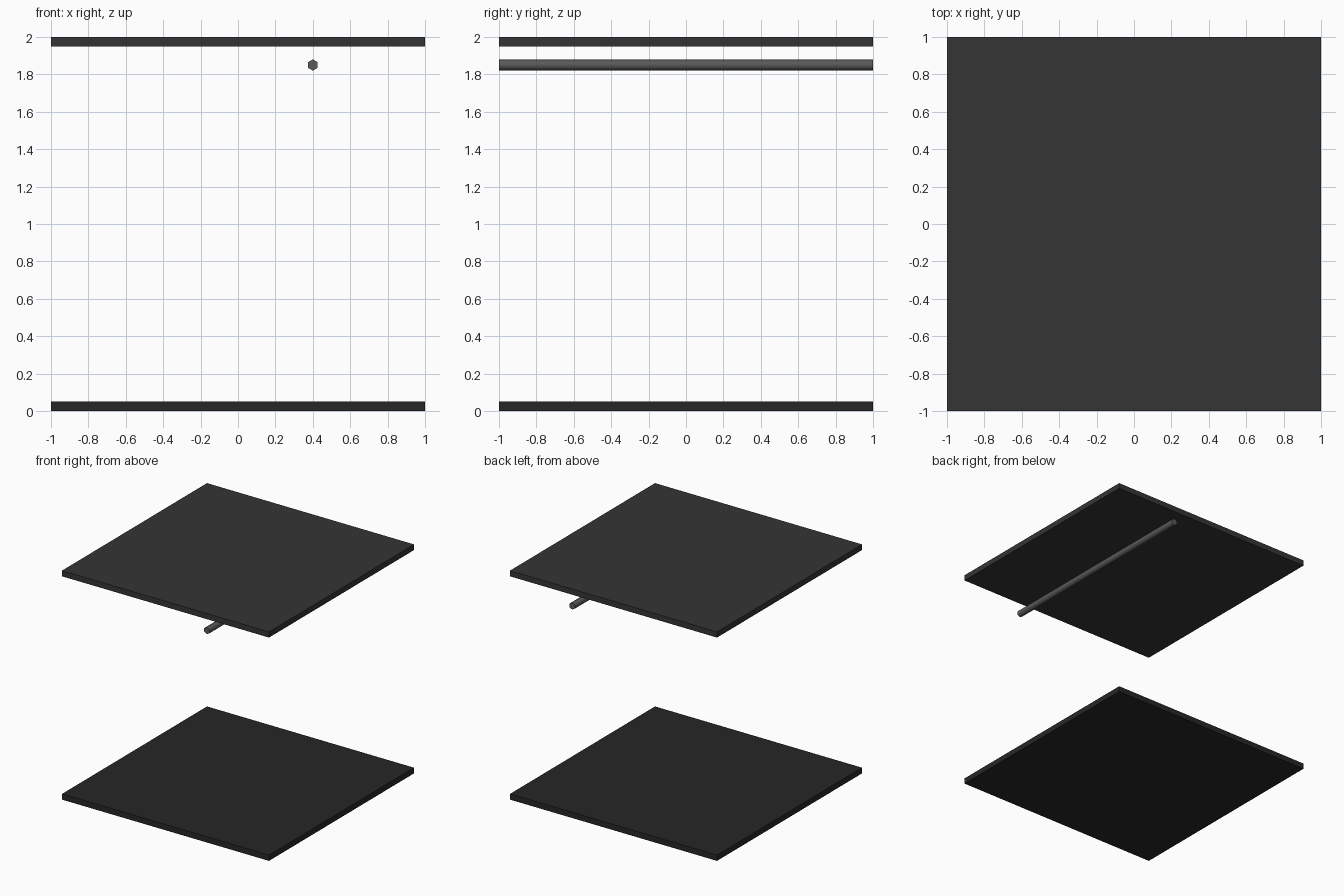
import bpy
from math import radians, pi

if "Cube" in bpy.data.objects:
    bpy.data.objects.remove(bpy.data.objects["Cube"])


def material(name, rgb):
    mat = bpy.data.materials.new(name)
    mat.diffuse_color = (*rgb, 1.0)
    mat.use_nodes = True
    mat.node_tree.nodes["Principled BSDF"].inputs["Base Color"].default_value = mat.diffuse_color
    return mat


def slab(name, z, mat):
    bpy.ops.mesh.primitive_cube_add(size=1, location=(0, 0, z))
    ob = bpy.context.object
    ob.name = name
    ob.scale = (2, 2, 0.05)
    bpy.ops.object.transform_apply(location=False, rotation=False, scale=True)
    ob.data.materials.append(mat)
    return ob


# Floor and ceiling panels
slab("floor_panel", 0.025, material("floor_dark", (0.02, 0.02, 0.02)))
slab("ceiling_panel", 1.975, material("ceiling_dark", (0.035, 0.035, 0.035)))

# Six-sided pipe running front to back under the ceiling
bpy.ops.mesh.primitive_cylinder_add(vertices=6, radius=0.03, depth=2,
                                    location=(0.4, 0, 1.85),
                                    rotation=(pi / 2, 0, 0))
pipe = bpy.context.object
pipe.name = "ceiling_pipe"
pipe.data.materials.append(material("pipe_grey", (0.1, 0.105, 0.1)))
bpy.ops.object.shade_smooth_by_angle(angle=radians(65))
